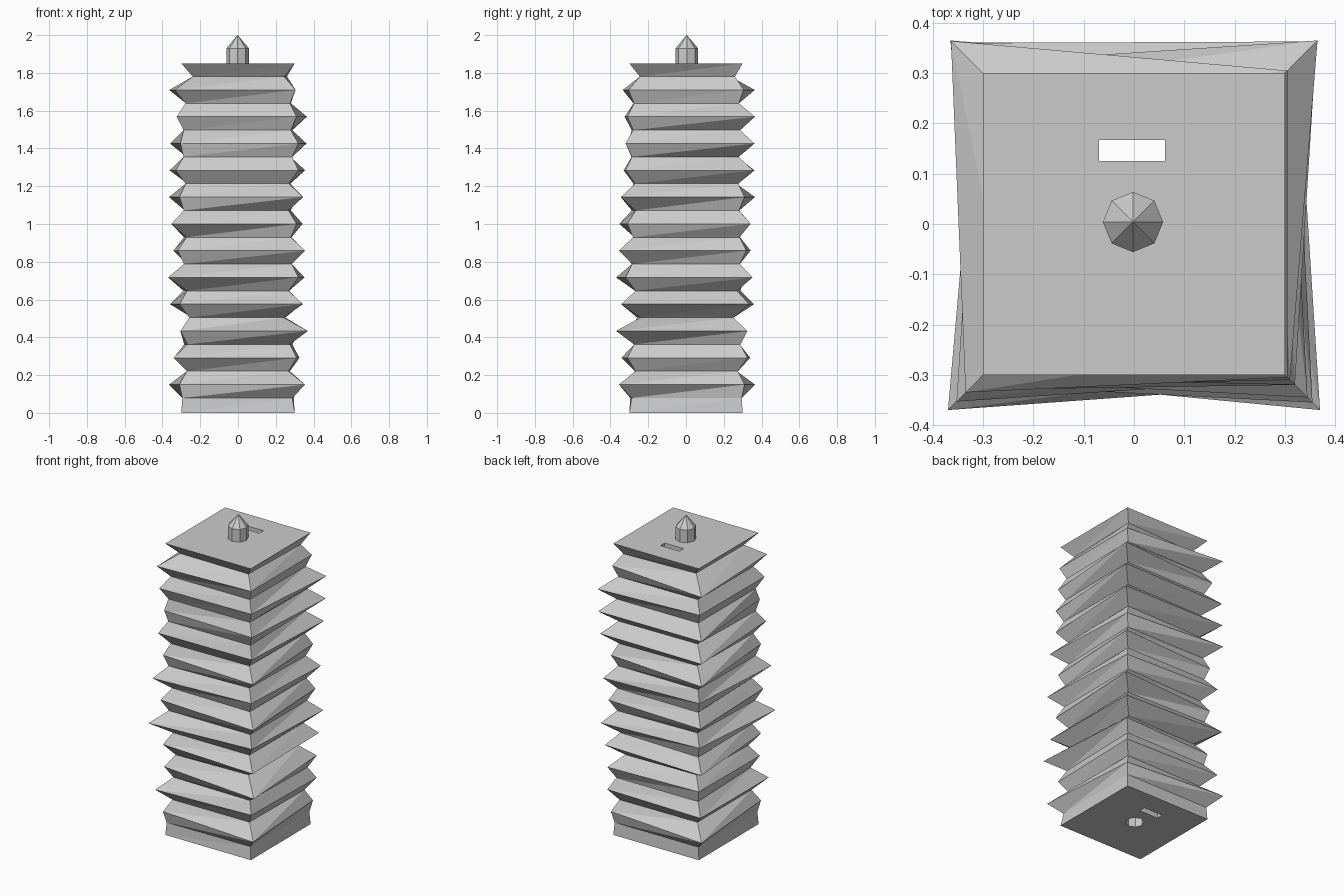
import bpy, bmesh, math, random

if "Cube" in bpy.data.objects:
    bpy.data.objects.remove(bpy.data.objects["Cube"])

random.seed(4)
grey = bpy.data.materials.new("light grey")
grey.diffuse_color = (0.6, 0.6, 0.6, 1)
grey.use_nodes = True
grey.node_tree.nodes["Principled BSDF"].inputs["Base Color"].default_value = grey.diffuse_color


def make(name, bm):
    bmesh.ops.recalc_face_normals(bm, faces=bm.faces)
    me = bpy.data.meshes.new(name)
    bm.to_mesh(me)
    bm.free()
    me.materials.append(grey)
    ob = bpy.data.objects.new(name, me)
    bpy.context.collection.objects.link(ob)
    return ob


def loft(bm, rings, triangulate=False):
    rows = [[bm.verts.new(p) for p in r] for r in rings]
    n = len(rows[0])
    for a, b in zip(rows, rows[1:]):
        for i in range(n):
            j = (i + 1) % n
            if triangulate:
                bm.faces.new((a[i], a[j], b[j]))
                bm.faces.new((a[i], b[j], b[i]))
            else:
                bm.faces.new((a[i], a[j], b[j], b[i]))
    bm.faces.new(rows[0][::-1])
    bm.faces.new(rows[-1])


# Uneven outer ridges: corner reach for front-left, front-right, back-right, back-left
ridges = [
    (.31, .355, .31, .365), (.342, .31, .325, .34), (.305, .37, .325, .30),
    (.31, .343, .335, .36), (.37, .32, .352, .31), (.32, .355, .32, .342),
    (.353, .31, .342, .31), (.31, .345, .31, .365), (.33, .32, .355, .362),
    (.305, .32, .363, .36), (.325, .31, .365, .32), (.335, .305, .305, .364),
]
SIGNS = ((-1, -1), (1, -1), (1, 1), (-1, 1))
TOP = 1.85


def square(reach, z):
    return [(sx * r, sy * r, z) for (sx, sy), r in zip(SIGNS, reach)]


# Pleated shaft: flat ends, alternating valleys and ridges
rings = [square([.30] * 4, 0)]
for i in range(1, 26):
    if i % 2 == 0:
        reach = ridges[i // 2 - 1]
    elif i == 1:
        reach = (.295, .288, .295, .295)
    elif i in (7, 25):
        reach = [random.uniform(.235, .265) for _ in range(4)]
    else:
        reach = [random.uniform(.265, .29) for _ in range(4)]
    rings.append(square(reach, .008 + .0709 * i))
rings.append(square([.30] * 4, TOP))
bm = bmesh.new()
loft(bm, rings, True)
shaft = make("pleated_shaft", bm)


def octagon(r, z):
    return [(-.002 + r * math.cos(i * math.pi / 4), .004 + r * math.sin(i * math.pi / 4), z)
            for i in range(8)]


# Cutters: a slot through the full height and a socket in the underside
bm = bmesh.new()
loft(bm, [[(-.07, .125, z), (.062, .125, z), (.062, .167, z), (-.07, .167, z)] for z in (-.1, 2)])
slot = make("slot_cutter", bm)
bm = bmesh.new()
loft(bm, [octagon(.054, -.1), octagon(.054, .12)])
socket = make("socket_cutter", bm)
for cutter in (slot, socket):
    mod = shaft.modifiers.new(cutter.name, 'BOOLEAN')
    mod.operation = 'DIFFERENCE'
    mod.solver = 'EXACT'
    mod.object = cutter
    cutter.hide_render = True
    cutter.display_type = 'WIRE'

# Pointed eight-sided peg on top
bm = bmesh.new()
loft(bm, [octagon(.06, TOP), octagon(.06, 1.93), octagon(.001, 2.0)])
make("top_peg", bm)
